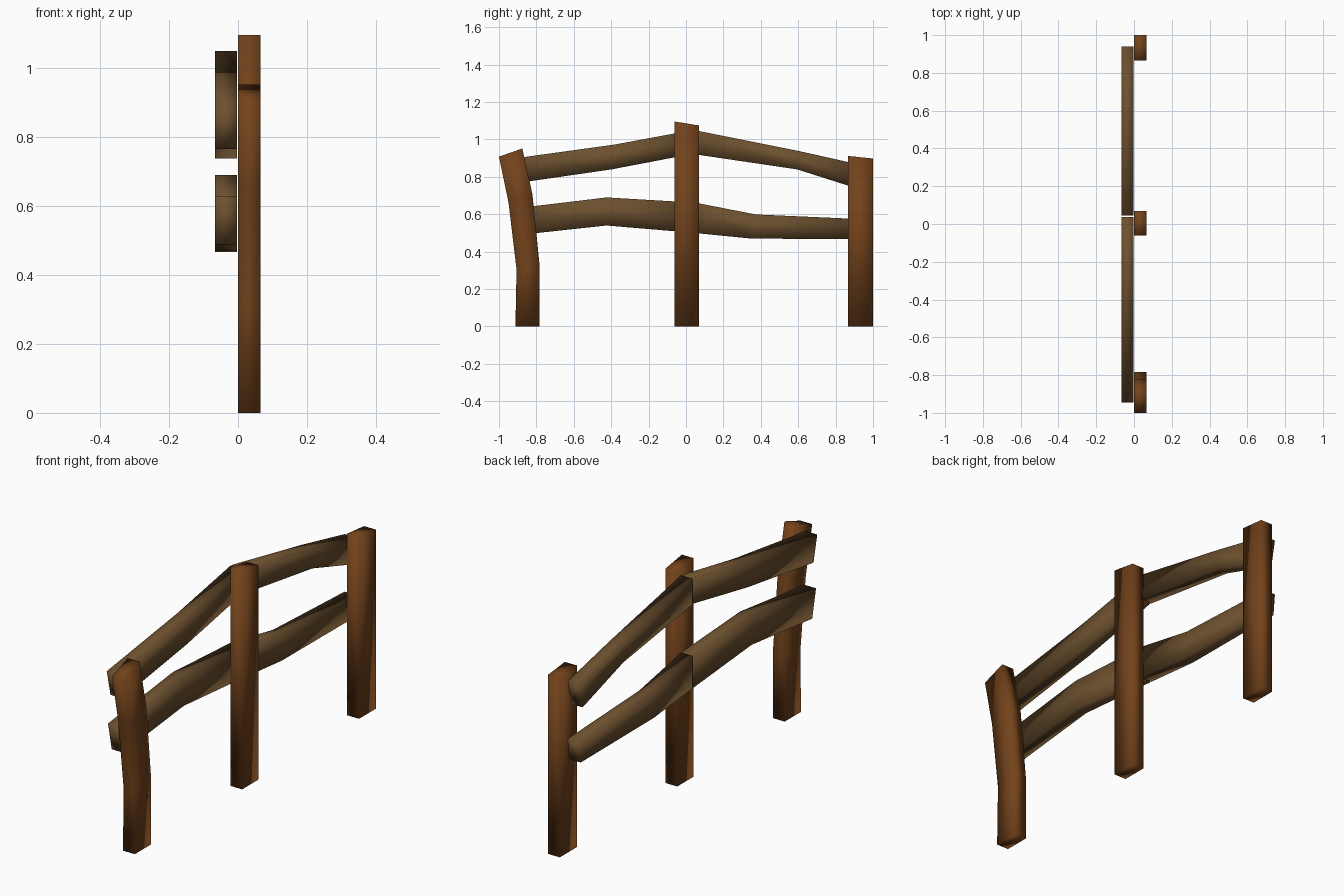
import bpy, bmesh

if "Cube" in bpy.data.objects:
    bpy.data.objects.remove(bpy.data.objects["Cube"])


def material(name, color):
    m = bpy.data.materials.new(name)
    m.diffuse_color = (*color, 1)
    m.use_nodes = True
    m.node_tree.nodes["Principled BSDF"].inputs["Base Color"].default_value = m.diffuse_color
    return m


POST = material("post_wood", (0.17, 0.055, 0.011))
RAIL = material("rail_wood", (0.15, 0.08, 0.028))


def plank(name, side_a, side_b, x0, x1, mat):
    """Board whose y-z outline runs between two matching edges, thick from x0 to x1."""
    bm = bmesh.new()
    rings = []
    for a, b in zip(side_a, side_b):
        rings.append([bm.verts.new((x, *p)) for x, p in
                      ((x0, a), (x1, a), (x1, b), (x0, b))])
    for r, s in zip(rings, rings[1:]):
        for i in range(4):
            j = (i + 1) % 4
            bm.faces.new((r[i], r[j], s[j], s[i]))
    bm.faces.new(rings[0])
    bm.faces.new(rings[-1])
    bmesh.ops.recalc_face_normals(bm, faces=bm.faces)
    for f in bm.faces:
        f.smooth = True
    me = bpy.data.meshes.new(name)
    bm.to_mesh(me)
    bm.free()
    me.materials.append(mat)
    ob = bpy.data.objects.new(name, me)
    bpy.context.collection.objects.link(ob)


# Posts: left edge, right edge, bottom to top
posts = {
    "bent_post": ([(-0.912, 0), (-0.906, 0.305), (-0.949, 0.663), (-1.0, 0.908)],
                  [(-0.783, 0), (-0.783, 0.33), (-0.821, 0.706), (-0.875, 0.952)]),
    "middle_post": ([(-0.061, 0), (-0.061, 1.096)], [(0.069, 0), (0.069, 1.075)]),
    "end_post": ([(0.866, 0), (0.866, 0.912)], [(1.0, 0), (1.0, 0.898)]),
}
for name, (a, b) in posts.items():
    plank(name, a, b, 0.0, 0.066, POST)

# Rails: upper edge, lower edge, along y
rails = {
    "upper_rail_left": ([(-0.945, 0.895), (-0.38, 0.973), (0.036, 1.05)],
                        [(-0.915, 0.765), (-0.398, 0.84), (0.036, 0.923)]),
    "upper_rail_right": ([(0.045, 1.05), (0.604, 0.938), (0.94, 0.863)],
                         [(0.045, 0.921), (0.594, 0.84), (0.915, 0.738)]),
    "lower_rail_left": ([(-0.935, 0.629), (-0.425, 0.69), (0.036, 0.663)],
                        [(-0.905, 0.488), (-0.425, 0.54), (0.036, 0.501)]),
    "lower_rail_right": ([(0.045, 0.663), (0.374, 0.599), (0.94, 0.574)],
                         [(0.045, 0.5), (0.35, 0.47), (0.93, 0.467)]),
}
for name, (a, b) in rails.items():
    plank(name, a, b, -0.067, -0.003, RAIL)
